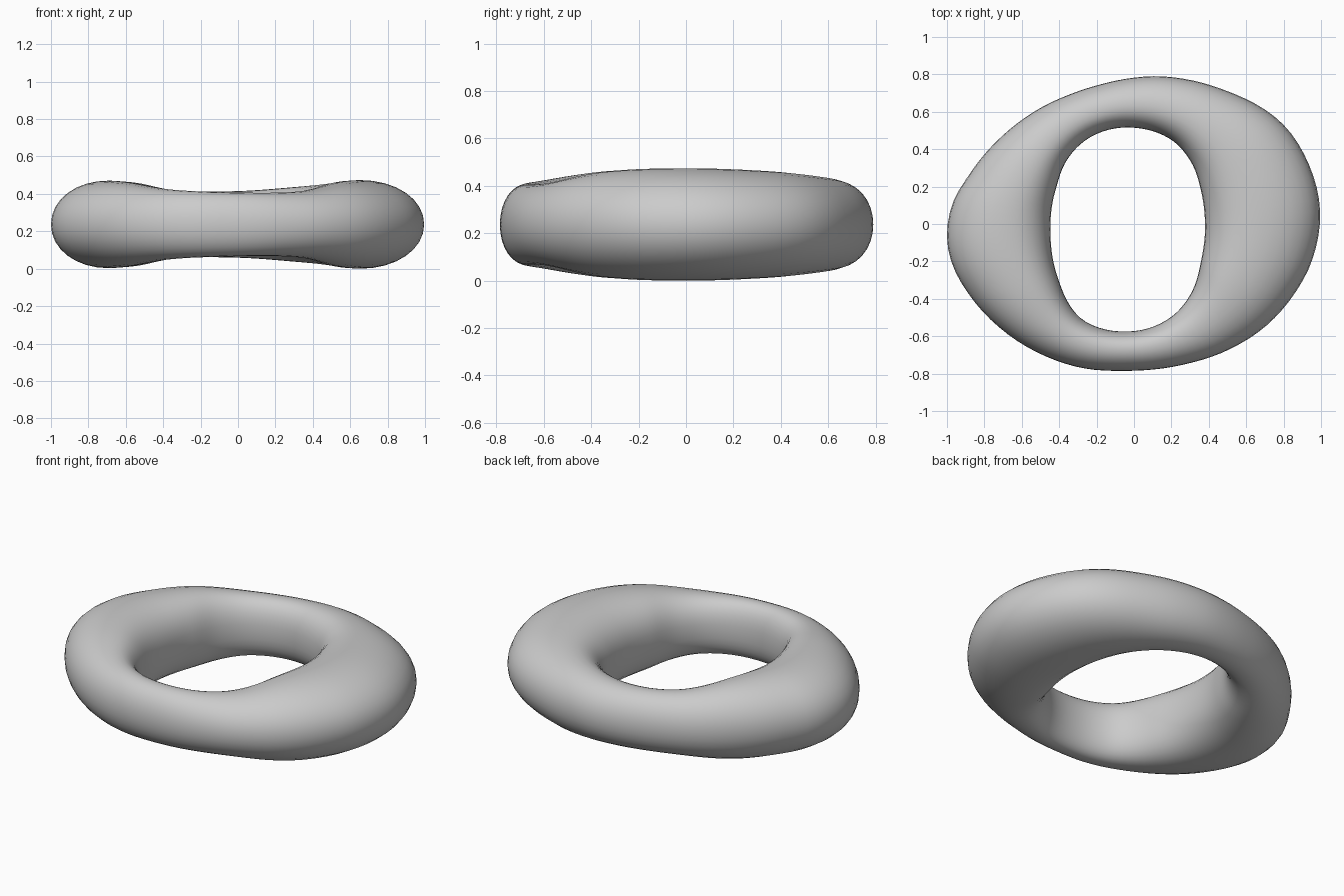
import bpy, bmesh, math

if "Cube" in bpy.data.objects:
    bpy.data.objects.remove(bpy.data.objects["Cube"])

OUTER = [(0.995, 0.07), (0.93, 0.33), (0.79, 0.54), (0.5, 0.71), (0.3, 0.77), (0.13, 0.79),
         (-0.05, 0.775), (-0.22, 0.735), (-0.4, 0.67), (-0.66, 0.51), (-0.87, 0.28), (-0.97, 0.11), (-1, -0.07),
         (-0.97, -0.22), (-0.88, -0.38), (-0.7, -0.57), (-0.5, -0.695), (-0.3, -0.765), (-0.03, -0.785),
         (0.25, -0.755), (0.5, -0.675), (0.7, -0.55), (0.86, -0.37), (0.95, -0.2)]
INNER = [(0.38, 0), (0.36, 0.17), (0.3, 0.34), (0.2, 0.45), (0, 0.515), (-0.15, 0.5), (-0.27, 0.44),
         (-0.36, 0.34), (-0.42, 0.18), (-0.447, -0.05), (-0.41, -0.28), (-0.3, -0.49), (-0.2, -0.55),
         (-0.04, -0.575), (0.1, -0.55), (0.22, -0.48), (0.3, -0.38), (0.36, -0.19)]
# half height of the ring every 30 degrees
HALF = [0.237, 0.226, 0.201, 0.178, 0.181, 0.222, 0.234, 0.224, 0.185, 0.17, 0.176, 0.225]
MID_Z = 0.24


def polar(points):
    return sorted((math.atan2(y, x) % math.tau, math.hypot(x, y)) for x, y in points)


def sample(table, a):
    """Smooth periodic interpolation of (angle, value) pairs."""
    n = len(table)
    ext = [(t + k * math.tau, v) for k in (-1, 0, 1) for t, v in table]
    i = max(j for j in range(len(ext)) if ext[j][0] <= a + 1e-9)
    p0, p1, p2, p3 = ext[i - 1:i + 3]
    h = p2[0] - p1[0]
    s = (a - p1[0]) / h
    m1 = (p2[1] - p0[1]) / (p2[0] - p0[0]) * h
    m2 = (p3[1] - p1[1]) / (p3[0] - p1[0]) * h
    return ((2*s**3 - 3*s**2 + 1) * p1[1] + (s**3 - 2*s**2 + s) * m1
            + (3*s**2 - 2*s**3) * p2[1] + (s**3 - s**2) * m2)


outer, inner = polar(OUTER), polar(INNER)
heights = [(i * math.tau / 12, h) for i, h in enumerate(HALF)]

# ring: a rounded section swept around, varying in width and height
SEG, SIDES = 96, 32
bm = bmesh.new()
rings = []
for i in range(SEG):
    a = i * math.tau / SEG
    ro, ri, hh = sample(outer, a), sample(inner, a), sample(heights, a)
    peak = ri + (ro - ri) * 0.44
    ring = []
    for j in range(SIDES):
        t = j * math.tau / SIDES
        c, s = math.cos(t), math.sin(t)
        e = 0.97 if c > 0 else 0.88
        width = ro - peak if c > 0 else peak - ri
        r = peak + math.copysign(abs(c) ** e, c) * width
        z = MID_Z + math.copysign(abs(s) ** e, s) * hh
        ring.append(bm.verts.new((r * math.cos(a), r * math.sin(a), z)))
    rings.append(ring)
for i in range(SEG):
    p, q = rings[i], rings[(i + 1) % SEG]
    for j in range(SIDES):
        k = (j + 1) % SIDES
        bm.faces.new((p[j], q[j], q[k], p[k]))
bmesh.ops.recalc_face_normals(bm, faces=bm.faces)
for f in bm.faces:
    f.smooth = True

# settle on the ground
low = min(v.co.z for v in bm.verts)
bmesh.ops.translate(bm, verts=bm.verts, vec=(0, 0, -low))
mesh = bpy.data.meshes.new("ring")
bm.to_mesh(mesh)
bm.free()
bpy.context.collection.objects.link(bpy.data.objects.new("ring", mesh))
